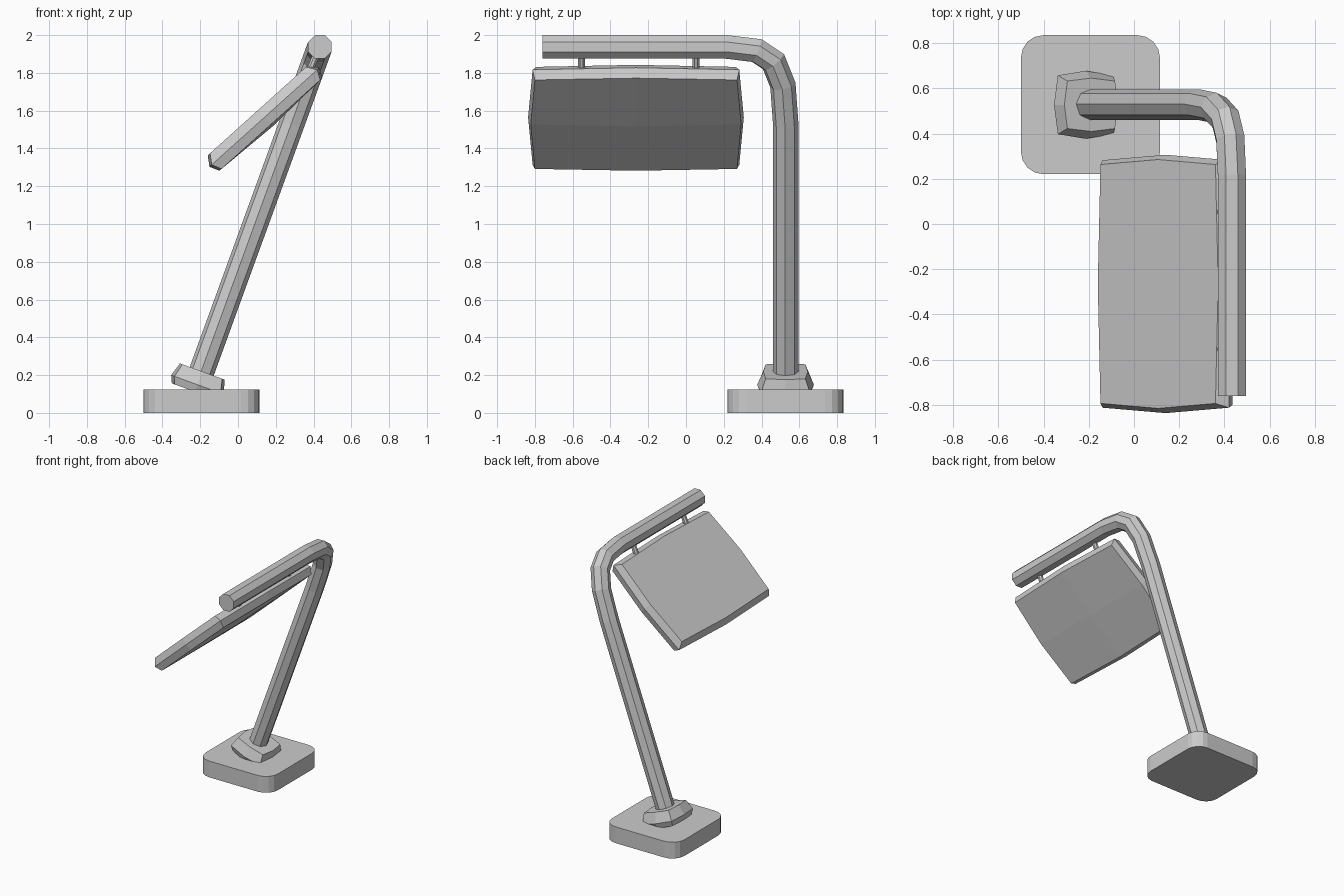
import bpy, bmesh
from math import sin, cos, pi, radians
from mathutils import Vector

if "Cube" in bpy.data.objects:
    bpy.data.objects.remove(bpy.data.objects["Cube"])

Y = Vector((0, 1, 0))


def finish(bm, name):
    bmesh.ops.recalc_face_normals(bm, faces=bm.faces)
    mesh = bpy.data.meshes.new(name)
    bm.to_mesh(mesh)
    bm.free()
    obj = bpy.data.objects.new(name, mesh)
    bpy.context.collection.objects.link(obj)
    return obj


def bridge(bm, rings):
    for a, b in zip(rings, rings[1:]):
        n = len(a)
        for i in range(n):
            bm.faces.new((a[i], a[(i + 1) % n], b[(i + 1) % n], b[i]))


def axes(deg):
    """Slope direction and its upward normal in the xz plane."""
    t = radians(deg)
    return Vector((cos(t), 0, sin(t))), Vector((-sin(t), 0, cos(t)))


def pillow(name, centre, deg, rings, bulge):
    """Slightly bowed slab; each ring is (height, corner a, corner y, mid a, mid y)."""
    a, n = axes(deg)
    c = Vector(centre)
    bm = bmesh.new()
    loops = []
    for h, ca, cy, ma, my in rings:
        pts = [(ca, cy), (0, my), (-ca, cy), (-ma, 0), (-ca, -cy), (0, -my), (ca, -cy), (ma, 0)]
        loops.append([bm.verts.new(c + a * p + Y * q + n * h) for p, q in pts])
    bridge(bm, loops)
    for loop, ring, b in ((loops[0], rings[0], -bulge[0]), (loops[-1], rings[-1], bulge[1])):
        mid = bm.verts.new(c + n * (ring[0] + b))
        for i in range(0, 8, 2):
            bm.faces.new((mid, loop[i - 1], loop[i], loop[i + 1]))
    return finish(bm, name)


def tube(name, path, u, radius, sides, phase=0.0):
    """Mitred tube along a planar path whose plane normal is u."""
    bm = bmesh.new()
    loops = []
    for i, p in enumerate(path):
        t0 = (p - path[i - 1]).normalized() if i else (path[1] - p).normalized()
        t1 = (path[i + 1] - p).normalized() if i < len(path) - 1 else t0
        t = (t0 + t1).normalized()
        v = u.cross(t) / t.dot(t0)
        loops.append([bm.verts.new(p + radius * (u * cos(f) + v * sin(f)))
                      for f in (phase + 2 * pi * k / sides for k in range(sides))])
    bridge(bm, loops)
    bm.faces.new(loops[0])
    bm.faces.new(loops[-1])
    return finish(bm, name)


# Base: rounded square block
bm = bmesh.new()
r, half, height = 0.10, 0.3075, 0.125
corners = [(1, 1), (-1, 1), (-1, -1), (1, -1)]
outline = []
for q, (sx, sy) in enumerate(corners):
    for k in range(5):
        f = pi / 2 * (q + k / 4)
        outline.append((-0.1925 + sx * (half - r) + r * cos(f),
                        0.5275 + sy * (half - r) + r * sin(f)))
loops = [[bm.verts.new((x, y, z)) for x, y in outline] for z in (0, height)]
bridge(bm, loops)
bm.faces.new(loops[0])
bm.faces.new(loops[1])
finish(bm, "base")

# Collar: tilted bowed block holding the pole
pillow("collar", (-0.207, 0.527, 0.17), -20,
       [(-0.062, 0.115, 0.115, 0.13, 0.135),
        (-0.022, 0.13, 0.13, 0.148, 0.15),
        (0.052, 0.112, 0.105, 0.126, 0.118)], (0, 0))

# Pole and top bar: one bent octagonal tube in a leaning plane
u, d = axes(-20)
top = Vector((0.433, 0, 1.9375))
profile = [(-0.76, 1.9375), (0.215, 1.9375), (0.375, 1.918), (0.463, 1.86),
           (0.513, 1.735), (0.528, 1.528), (0.528, 0.19)]
path = [top + Y * y + d * ((z - top.z) / d.z) for y, z in profile]
tube("pole", path, u, 0.0675, 8, radians(42.5))

# Shade panel: bowed slab hanging from the bar
pillow("shade_panel", (0.14, -0.265, 1.565), 42,
       [(-0.051, 0.352, 0.535, 0.366, 0.557),
        (0.0, 0.376, 0.547, 0.392, 0.571),
        (0.051, 0.342, 0.528, 0.358, 0.55)], (0.014, 0.0))

# Hanger pins between bar and panel
for i, y in enumerate((-0.553, 0.053)):
    pin = [Vector((0.425, y, 1.92)), Vector((0.375, y, 1.80))]
    tube(f"hanger_pin_{i + 1}", pin, Y, 0.02, 8, pi / 8)
